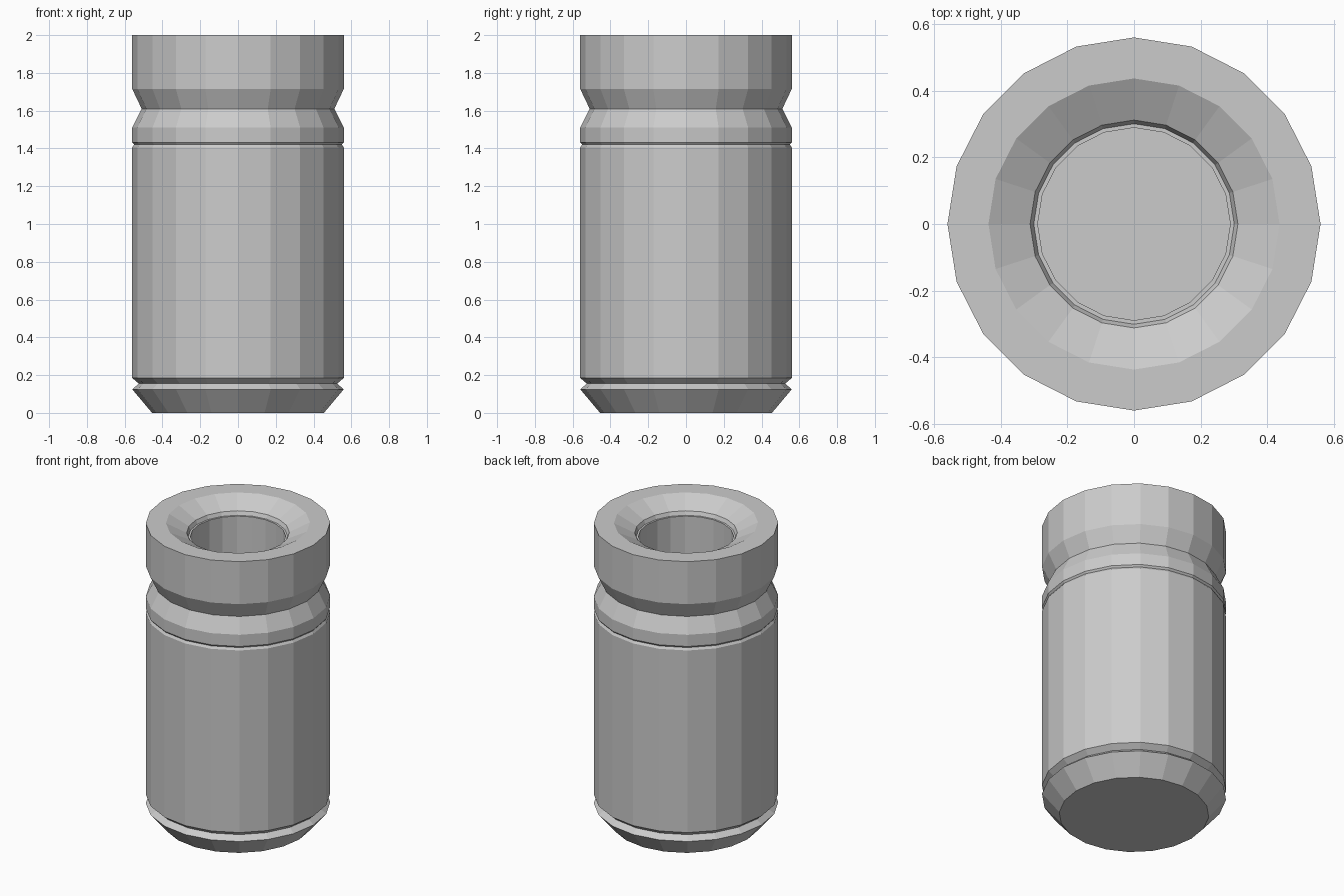
import bpy, bmesh, math

if "Cube" in bpy.data.objects:
    bpy.data.objects.remove(bpy.data.objects["Cube"])

SIDES = 20


def lathe(name, profile):
    """Spin an (radius, z) profile around z and cap both ends."""
    bm = bmesh.new()
    rings = []
    for r, z in profile:
        rings.append([bm.verts.new((r * math.cos(2 * math.pi * i / SIDES),
                                    r * math.sin(2 * math.pi * i / SIDES), z))
                      for i in range(SIDES)])
    for a, b in zip(rings, rings[1:]):
        for i in range(SIDES):
            j = (i + 1) % SIDES
            bm.faces.new((a[i], a[j], b[j], b[i]))
    bm.faces.new(rings[0][::-1])
    bm.faces.new(rings[-1])
    bmesh.ops.recalc_face_normals(bm, faces=bm.faces)
    mesh = bpy.data.meshes.new(name)
    bm.to_mesh(mesh)
    bm.free()
    obj = bpy.data.objects.new(name, mesh)
    bpy.context.collection.objects.link(obj)
    return obj


# Outer wall from the chamfered base up, with its three grooves
outer = [(0.455, 0.0), (0.56, 0.125), (0.525, 0.155), (0.56, 0.185),
         (0.56, 1.405), (0.55, 1.42), (0.56, 1.432), (0.56, 1.51),
         (0.51, 1.61), (0.56, 1.715), (0.56, 2.0)]
# Funnel mouth, small step and ledge, then the blind bore
inner = [(0.437, 2.0), (0.312, 1.935), (0.301, 1.91), (0.289, 1.91), (0.289, 0.4)]

lathe("grooved_canister", outer + inner)
